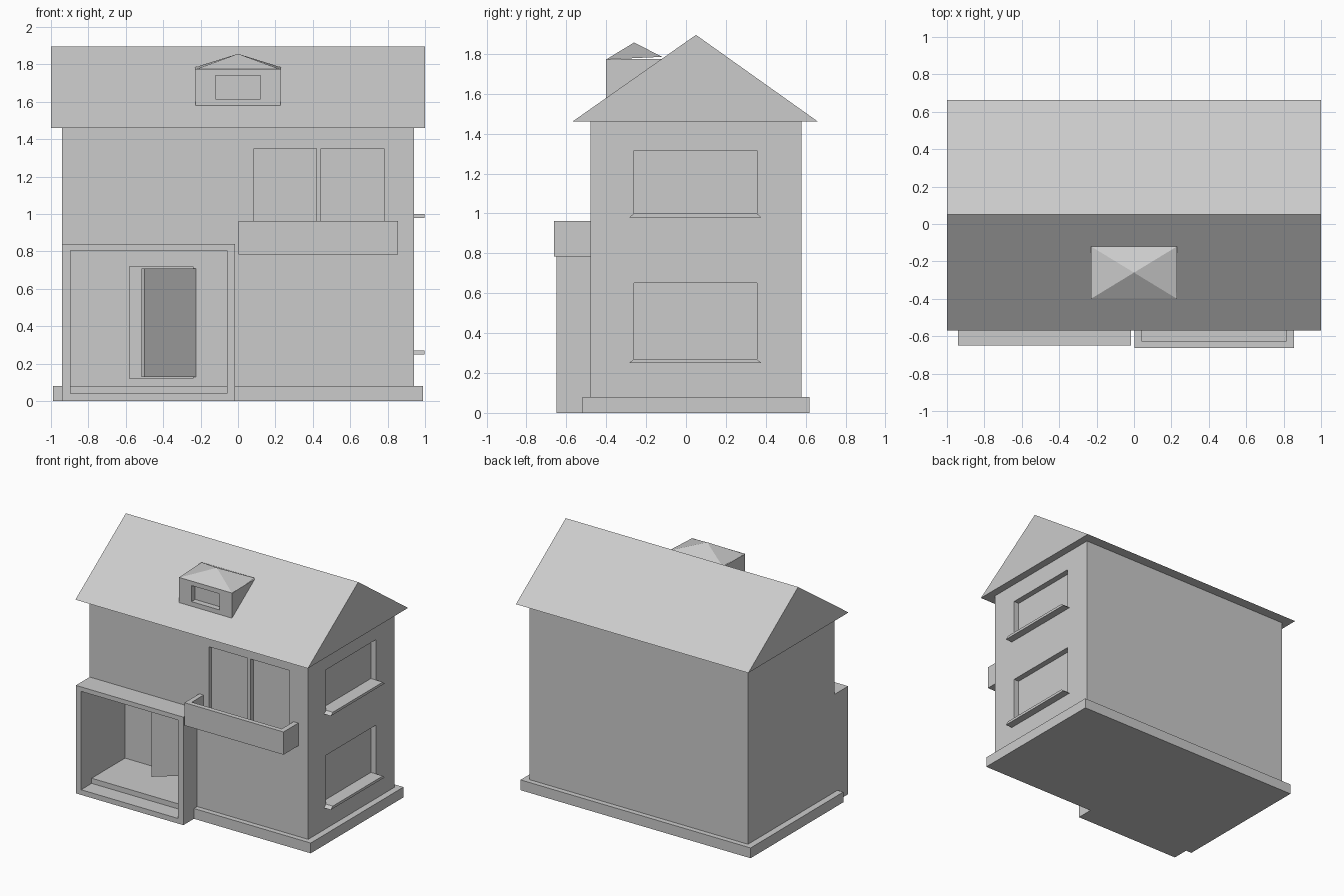
import bpy, bmesh, math

if "Cube" in bpy.data.objects:
    bpy.data.objects.remove(bpy.data.objects["Cube"])


def mesh_object(name, verts, faces):
    mesh = bpy.data.meshes.new(name)
    mesh.from_pydata(verts, [], faces)
    bm = bmesh.new()
    bm.from_mesh(mesh)
    bmesh.ops.recalc_face_normals(bm, faces=bm.faces)
    bm.to_mesh(mesh)
    bm.free()
    ob = bpy.data.objects.new(name, mesh)
    bpy.context.collection.objects.link(ob)
    return ob


def box(name, x0, x1, y0, y1, z0, z1):
    bm = bmesh.new()
    bmesh.ops.create_cube(bm, size=1)
    for v in bm.verts:
        v.co = (x1 if v.co.x > 0 else x0, y1 if v.co.y > 0 else y0, z1 if v.co.z > 0 else z0)
    mesh = bpy.data.meshes.new(name)
    bm.to_mesh(mesh)
    bm.free()
    ob = bpy.data.objects.new(name, mesh)
    bpy.context.collection.objects.link(ob)
    return ob


def prism(name, profile, x0, x1):
    """Extrude a (y, z) profile along x."""
    n = len(profile)
    verts = [(x, y, z) for x in (x0, x1) for y, z in profile]
    faces = [tuple(range(n)), tuple(range(n, 2 * n))]
    faces += [(i, (i + 1) % n, (i + 1) % n + n, i + n) for i in range(n)]
    return mesh_object(name, verts, faces)


def cut(ob, *dims):
    """Carve a box-shaped recess out of an object."""
    cutter = box("cutter", *dims)
    cutter.hide_render = True
    mod = ob.modifiers.new("recess", 'BOOLEAN')
    mod.operation = 'DIFFERENCE'
    mod.solver = 'EXACT'
    mod.object = cutter
    bpy.context.view_layer.objects.active = ob
    bpy.ops.object.modifier_apply(modifier=mod.name)
    bpy.data.objects.remove(cutter)


# Foundation slab
box("foundation", -0.99, 0.99, -0.52, 0.62, 0, 0.08)

# House body with entrance hall, doorway and window recesses
body = box("house_body", -0.94, 0.94, -0.48, 0.58, 0.04, 1.46)
cut(body, -0.895, -0.06, -0.7, -0.11, 0.03, 0.805)
cut(body, -0.58, -0.24, -0.2, -0.07, 0.12, 0.72)
for x0, x1 in ((0.085, 0.42), (0.445, 0.78)):
    cut(body, x0, x1, -0.6, -0.445, 0.82, 1.35)

# Side windows with tapered sills
for i, (z0, z1) in enumerate(((0.27, 0.65), (1.0, 1.315))):
    y0, y1 = -0.26, 0.355
    cut(body, 0.895, 1.1, y0, y1, z0 - 0.005, z1)
    sill = [(y0 - 0.025, z0 - 0.02), (y1 + 0.022, z0 - 0.02), (y1, z0), (y0, z0)]
    prism(f"window_sill_{i + 1}", sill, 0.89, 0.998)

# Projecting porch frame
porch = box("porch_frame", -0.94, -0.015, -0.65, -0.475, 0, 0.84)
cut(porch, -0.895, -0.06, -0.8, -0.3, 0.04, 0.805)

# Front door standing open
door = box("front_door", -0.36, 0, 0, 0.024, 0.13, 0.71)
door.location = (-0.225, -0.115, 0)
door.rotation_euler = (0, 0, math.radians(40))

# Balcony trough
balcony = box("balcony", 0.003, 0.855, -0.662, -0.475, 0.785, 0.962)
cut(balcony, 0.04, 0.815, -0.625, -0.4, 0.825, 1.1)

# Main gable roof
prism("roof", [(-0.57, 1.46), (0.662, 1.46), (0.05, 1.895)], -1, 1)

# Dormer with window recess and hipped cap
dormer = box("dormer", -0.228, 0.228, -0.4, -0.12, 1.575, 1.775)
cut(dormer, -0.12, 0.12, -0.5, -0.355, 1.615, 1.74)
mesh_object("dormer_roof",
            [(-0.23, -0.4, 1.772), (0.23, -0.4, 1.772), (0.23, -0.12, 1.785),
             (-0.23, -0.12, 1.785), (0, -0.26, 1.857)],
            [(0, 1, 4), (1, 2, 4), (2, 3, 4), (3, 0, 4), (0, 3, 2, 1)])
